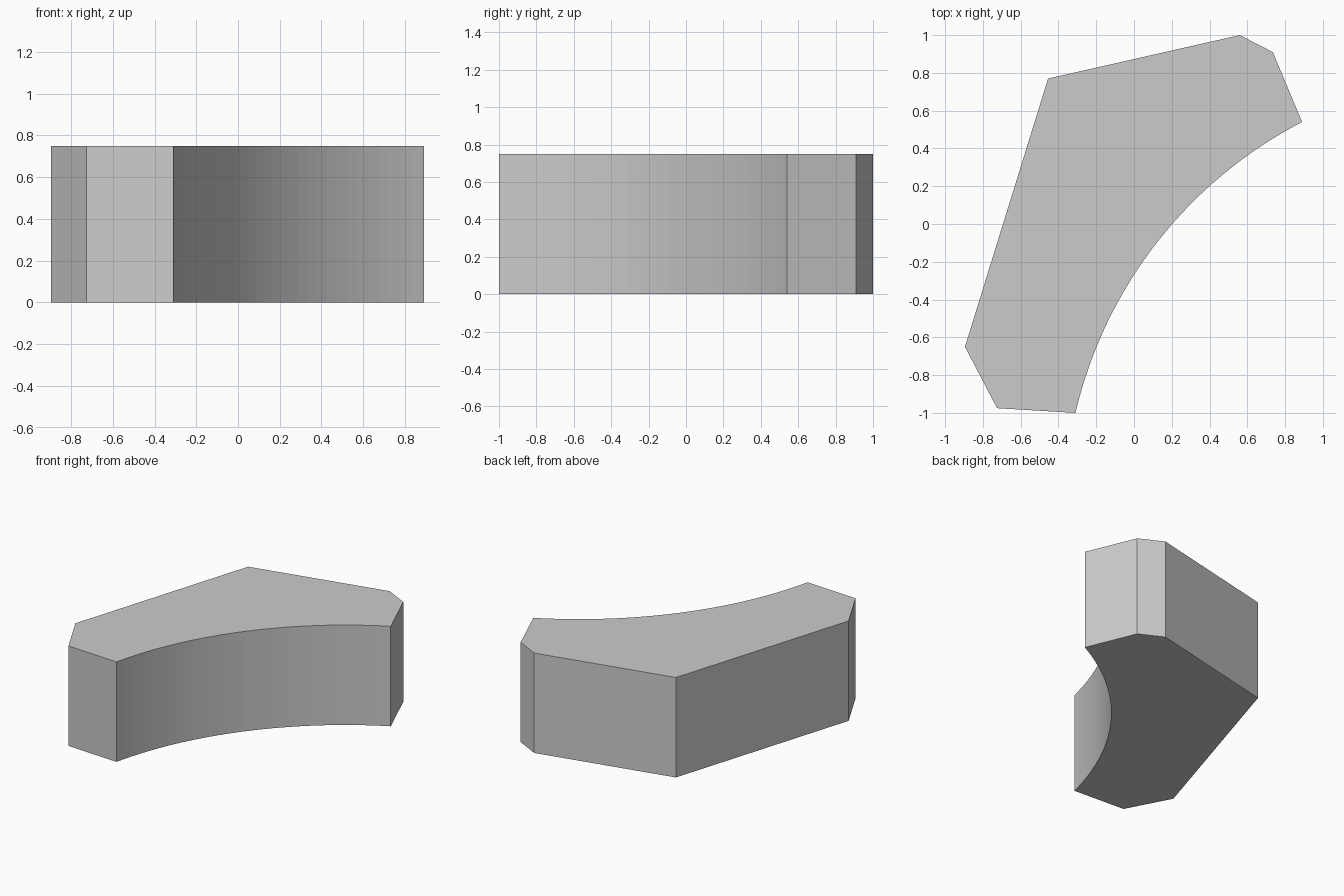
import bpy
import bmesh
from math import asin, sin, cos
from mathutils import Vector

cube = bpy.data.objects.get("Cube")
if cube:
    bpy.data.objects.remove(cube, do_unlink=True)

HEIGHT = 0.75
SEGMENTS = 32


def arc(start, end, sag, steps):
    """Points on a circular arc that bulges to the left of start -> end."""
    a, b = Vector(start), Vector(end)
    along = (b - a).normalized()
    left = Vector((-along.y, along.x))
    half = (b - a).length / 2
    radius = (half * half + sag * sag) / (2 * sag)
    centre = (a + b) / 2 + left * (sag - radius)
    sweep = asin(half / radius)
    angles = [sweep * (2 * i / steps - 1) for i in range(steps + 1)]
    return [centre + radius * (along * sin(t) + left * cos(t)) for t in angles]


# Plain grey material
grey = bpy.data.materials.new("light_grey")
grey.use_nodes = True
colour = (0.6, 0.6, 0.6, 1)
grey.diffuse_color = colour
grey.node_tree.nodes["Principled BSDF"].inputs["Base Color"].default_value = colour

# Outline: concave inner arc, then the straight outer edges
outline = arc((-0.31, -1.0), (0.89, 0.54), 0.214, SEGMENTS)
outline += [Vector(p) for p in [(0.735, 0.91), (0.56, 1.0), (-0.455, 0.77),
                                (-0.895, -0.65), (-0.725, -0.975)]]

# Curved block: outline extruded upwards
bm = bmesh.new()
base = bm.faces.new([bm.verts.new((p.x, p.y, 0)) for p in outline])
top = bmesh.ops.extrude_face_region(bm, geom=[base], use_keep_orig=True)
bmesh.ops.translate(bm, vec=(0, 0, HEIGHT),
                    verts=[v for v in top["geom"] if isinstance(v, bmesh.types.BMVert)])
bmesh.ops.recalc_face_normals(bm, faces=bm.faces)
mesh = bpy.data.meshes.new("curved_block")
bm.to_mesh(mesh)
bm.free()
mesh.materials.append(grey)
block = bpy.data.objects.new("curved_block", mesh)
bpy.context.collection.objects.link(block)
